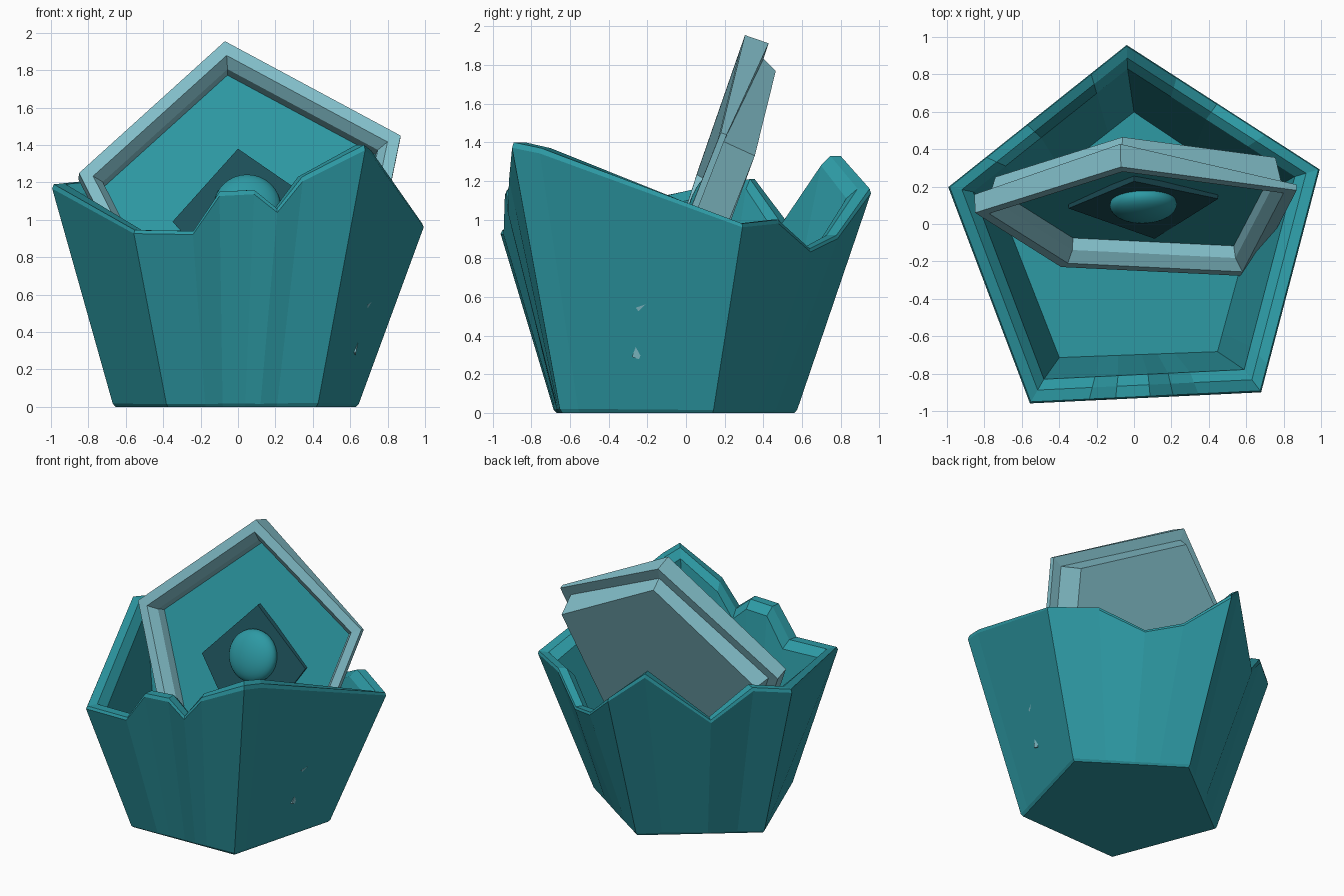
import bpy, bmesh, math
from mathutils import Vector, Matrix

if "Cube" in bpy.data.objects:
    bpy.data.objects.remove(bpy.data.objects["Cube"])


def material(name, rgb):
    m = bpy.data.materials.new(name)
    m.diffuse_color = (*rgb, 1)
    m.use_nodes = True
    m.node_tree.nodes["Principled BSDF"].inputs["Base Color"].default_value = m.diffuse_color
    return m


TEAL = material("teal", (0.026, 0.32, 0.37))
PALE = material("pale", (0.23, 0.53, 0.60))
DARK = material("dark_teal", (0.012, 0.08, 0.10))


def loft(name, loops, mat):
    """Skin equal-length loops and cap both ends."""
    bm = bmesh.new()
    rings = [[bm.verts.new(p) for p in loop] for loop in loops]
    n = len(rings[0])
    for a, b in zip(rings, rings[1:]):
        for i in range(n):
            j = (i + 1) % n
            bm.faces.new((a[i], a[j], b[j], b[i]))
    bm.faces.new(rings[0])
    bm.faces.new(rings[-1])
    bmesh.ops.recalc_face_normals(bm, faces=bm.faces)
    me = bpy.data.meshes.new(name)
    bm.to_mesh(me)
    bm.free()
    ob = bpy.data.objects.new(name, me)
    bpy.context.collection.objects.link(ob)
    me.materials.append(mat)
    return ob


# Broken five-sided shell: corners at the base and at the rim
base = [Vector(p) for p in ((-.38, -.68, 0), (.425, -.65, 0), (.64, .14, 0),
                            (.0, .57, 0), (-.665, .05, 0))]
top = [Vector(p) for p in ((-.56, -.965, .945), (.685, -.905, 1.40), (1, .295, .98),
                           (-.04, .965, 1.16), (-1, .2, 1.19))]
# Jagged rim of each wall: (fraction along wall, height)
rim = [
    [(.255, .94), (.37, 1.15), (.52, 1.16), (.62, 1.06), (.73, 1.23)],
    [(.12, 1.37)],
    [(.28, 1.0), (.53, .85), (.74, .92)],
    [(.20, 1.33), (.56, .98), (.79, 1.21)],
    [],
]
stations = [(i, t, z) for i in range(5) for t, z in [(0, top[i].z)] + rim[i]]


def foot(i, t):
    return base[i].lerp(base[(i + 1) % 5], t)


def head(i, t, z):
    p = top[i].lerp(top[(i + 1) % 5], t)
    return Vector((p.x, p.y, z))


def ring(scale, drop):
    return [Vector((p.x * scale, p.y * scale, z - drop))
            for i, t, z in stations for p in [head(i, t, z)]]


def flat(scale, z):
    return [Vector((p.x * scale, p.y * scale, z))
            for i, t, _ in stations for p in [foot(i, t)]]


def outer(f):
    return [foot(i, t).lerp(head(i, t, z), f) for i, t, z in stations]


loft("shell", [flat(.985, 0), outer(.015), outer(.98), ring(.985, 0),
               ring(.92, 0), ring(.86, .05), flat(1.05, .22)], TEAL)

# Tilted five-sided lid, its frame thinning towards the right
lid = [Vector(p) for p in ((-.07, .305, 1.955), (.87, .18, 1.45), (.63, -.28, .29),
                           (-.39, -.23, .34), (-.85, .06, 1.25))]
taper = (1, .25, .3, .7, .8)
centre = sum(lid, Vector()) / 5
normal = (lid[1] - lid[4]).cross(lid[0] - (lid[2] + lid[3]) / 2).normalized()
if normal.y < 0:
    normal = -normal


def lid_ring(scale, depth, thin=False):
    return [centre + (p - centre) * scale + normal * depth * (k if thin else 1)
            for p, k in zip(lid, taper)]


loft("lid_frame", [lid_ring(*s) for s in (
    (.84, .14), (.855, .06), (.915, 0), (1, 0), (1, .13, True),
    (.91, .13, True), (.87, .21))], PALE)
loft("lid_panel", [lid_ring(.85, .125), lid_ring(.84, .16)], TEAL)


def on_lid(x, z, depth):
    """Point at x, z on a plane the given depth behind the lid's front."""
    p = centre + normal * depth
    return Vector((x, p.y - (normal.x * (x - p.x) + normal.z * (z - p.z)) / normal.y, z))


# Kite-shaped plate in the middle of the lid
kite = ((0, 1.38), (.45, 1.07), (.11, .48), (-.35, .99))
loft("kite_plate", [[on_lid(x, z, d) for x, z in kite] for d in (.105, .14)], DARK)

# Flattened ball on the plate
bm = bmesh.new()
bmesh.ops.create_uvsphere(bm, u_segments=32, v_segments=16, radius=1)
turn = normal.to_track_quat('Z', 'Y').to_matrix().to_4x4()
bmesh.ops.transform(bm, verts=bm.verts, matrix=Matrix.Translation(on_lid(.05, 1.07, .085))
                    @ turn @ Matrix.Diagonal((.18, .18, .085, 1)))
me = bpy.data.meshes.new("ball")
bm.to_mesh(me)
bm.free()
me.polygons.foreach_set("use_smooth", [True] * len(me.polygons))
me.materials.append(TEAL)
bpy.context.collection.objects.link(bpy.data.objects.new("ball", me))


# Small chip stuck in the right wall
def on_right_wall(y, z, out):
    a, b = (base[k].lerp(top[k], z / top[k].z) for k in (1, 2))
    p = a.lerp(b, (y - a.y) / (b.y - a.y))
    return p + Vector((out, 0, 0))


chip = ((-.26, .545), (-.165, .575), (-.205, .465))
loft("chip", [[on_right_wall(y, z, -.04) for y, z in chip],
              [on_right_wall(y, z, .01) for y, z in chip]], PALE)
